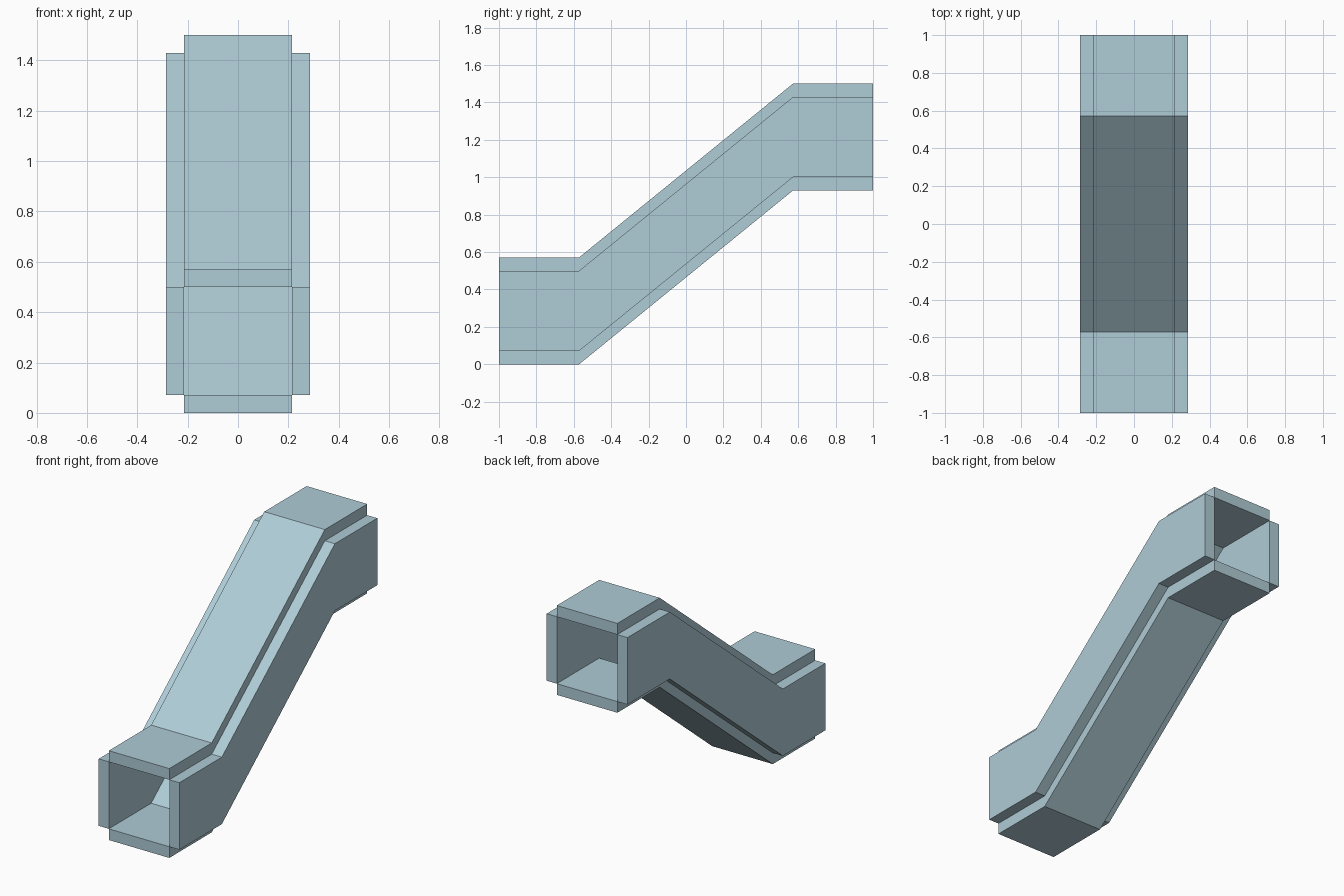
import bpy
import bmesh

if "Cube" in bpy.data.objects:
    bpy.data.objects.remove(bpy.data.objects["Cube"])

U = 1 / 14  # wall thickness, every size is a multiple of it

# one pale blue-grey for the whole duct
paint = bpy.data.materials.new("pale blue grey")
paint.diffuse_color = (0.43, 0.604, 0.672, 1)
paint.use_nodes = True
paint.node_tree.nodes["Principled BSDF"].inputs["Base Color"].default_value = paint.diffuse_color

# path of the duct floor: flat, slope, flat as (y, z)
PATH = [(-14, 0), (-8, 0), (8, 13), (14, 13)]


def wall(name, x0, x1, z0, z1):
    """Rectangular strip carried along the path with upright sections."""
    bm = bmesh.new()
    rings = []
    for y, z in PATH:
        corners = [(x0, z0), (x1, z0), (x1, z1), (x0, z1)]
        rings.append([bm.verts.new((x * U, y * U, (z + h) * U)) for x, h in corners])
    for a, b in zip(rings, rings[1:]):
        for i in range(4):
            j = (i + 1) % 4
            bm.faces.new((a[i], a[j], b[j], b[i]))
    bm.faces.new(rings[0])
    bm.faces.new(rings[-1])
    bmesh.ops.recalc_face_normals(bm, faces=bm.faces)
    mesh = bpy.data.meshes.new(name)
    bm.to_mesh(mesh)
    bm.free()
    mesh.materials.append(paint)
    obj = bpy.data.objects.new(name, mesh)
    bpy.context.collection.objects.link(obj)


# floor and roof panels
wall("floor_panel", -3, 3, 0, 1)
wall("roof_panel", -3, 3, 7, 8)

# side panels
wall("left_panel", -4, -3, 1, 7)
wall("right_panel", 3, 4, 1, 7)
